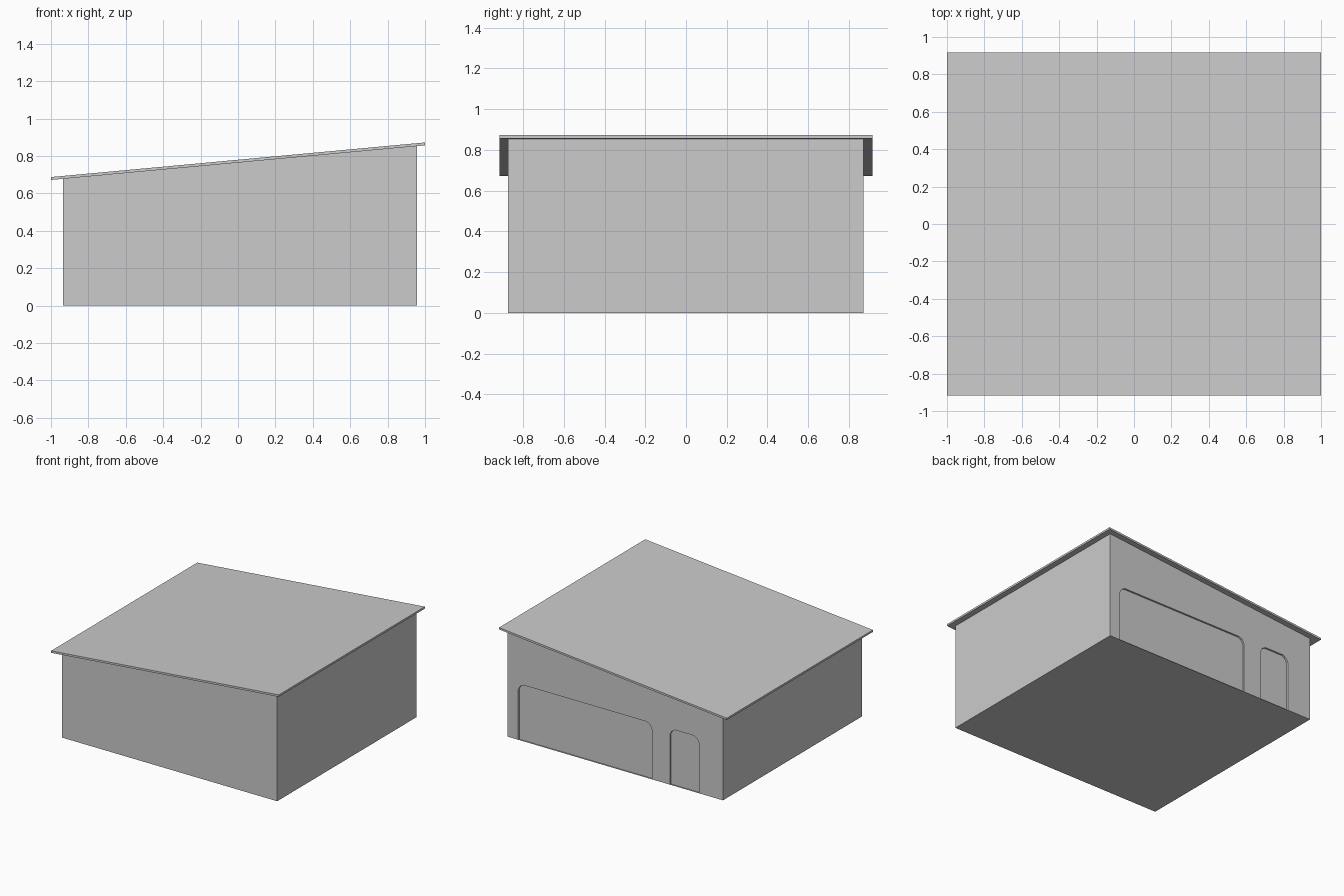
import bpy, bmesh

if "Cube" in bpy.data.objects:
    bpy.data.objects.remove(bpy.data.objects["Cube"])

XL, XR, YF, YB = -0.935, 0.957, -0.875, 0.872
DEPTH, RIM = 0.014, 0.043


def roof_z(x):
    return 0.764 + 0.0925 * x


def build(name, polys):
    bm = bmesh.new()
    for pts in polys:
        bm.faces.new([bm.verts.new(p) for p in pts])
    bmesh.ops.remove_doubles(bm, verts=bm.verts, dist=1e-5)
    me = bpy.data.meshes.new(name)
    bm.to_mesh(me)
    bm.free()
    ob = bpy.data.objects.new(name, me)
    bpy.context.collection.objects.link(ob)
    return ob


def door_outline(x0, x1, top=0.446, c=0.048):
    # opening with clipped upper corners, from bottom x0 to bottom x1
    k = c * 0.35
    half = [(0, 0), (0, top - c), (k, top - k), (c, top)]
    return ([(x0 + x, z) for x, z in half]
            + [(x1 - x, z) for x, z in reversed(half)])


def rect(x0, x1, y0, y1, z=0, up=True):
    pts = [(x0, y0, z), (x1, y0, z), (x1, y1, z), (x0, y1, z)]
    return pts if up else pts[::-1]


doors = {"small_door": door_outline(-0.725, -0.468),
         "garage_door": door_outline(-0.311, 0.864)}

# Outer walls; the back wall is notched by both door openings
zl, zr = roof_z(XL), roof_z(XR)
back = [(XL, 0)]
for outline in doors.values():
    back += outline
back += [(XR, 0), (XR, zr), (XL, zl)]
walls = [
    [(XL, YF, 0), (XR, YF, 0), (XR, YF, zr), (XL, YF, zl)],
    [(XR, YF, 0), (XR, YB, 0), (XR, YB, zr), (XR, YF, zr)],
    [(XL, YB, 0), (XL, YF, 0), (XL, YF, zl), (XL, YB, zl)],
    [(x, YB, z) for x, z in reversed(back)],
]
# Door reveals
YD = YB - DEPTH
for o in doors.values():
    for (xa, za), (xb, zb) in zip(o, o[1:]):
        walls.append([(xa, YB, za), (xb, YB, zb), (xb, YD, zb), (xa, YD, za)])
build("walls", walls)

# Recessed door panels
for name, o in doors.items():
    build(name, [[(x, YD, z) for x, z in reversed(o)]])

# Wall base rim, interrupted at the doors, with the floor inside it
a, b, yi = XL + RIM, XR - RIM, YB - RIM
rim = [rect(XL, XR, YF, YF + RIM), rect(XL, a, YF + RIM, yi), rect(b, XR, YF + RIM, yi)]
floor = [rect(a, b, YF + RIM, yi, up=False)]
x = XL
for o in doors.values():
    rim.append(rect(x, o[0][0], yi, YB))
    floor.append(rect(o[0][0], o[-1][0], yi, YB, up=False))
    x = o[-1][0]
rim.append(rect(x, XR, yi, YB))
build("wall_base_rim", rim)
build("floor", floor)

# Sloping roof slab with overhang
bpy.ops.mesh.primitive_cube_add(size=2)
roof = bpy.context.object
roof.name = "roof"
for v in roof.data.vertices:
    x, y, z = v.co
    v.co = (x, y * 0.917, roof_z(x) + (0.0155 if z > 0 else 0))
